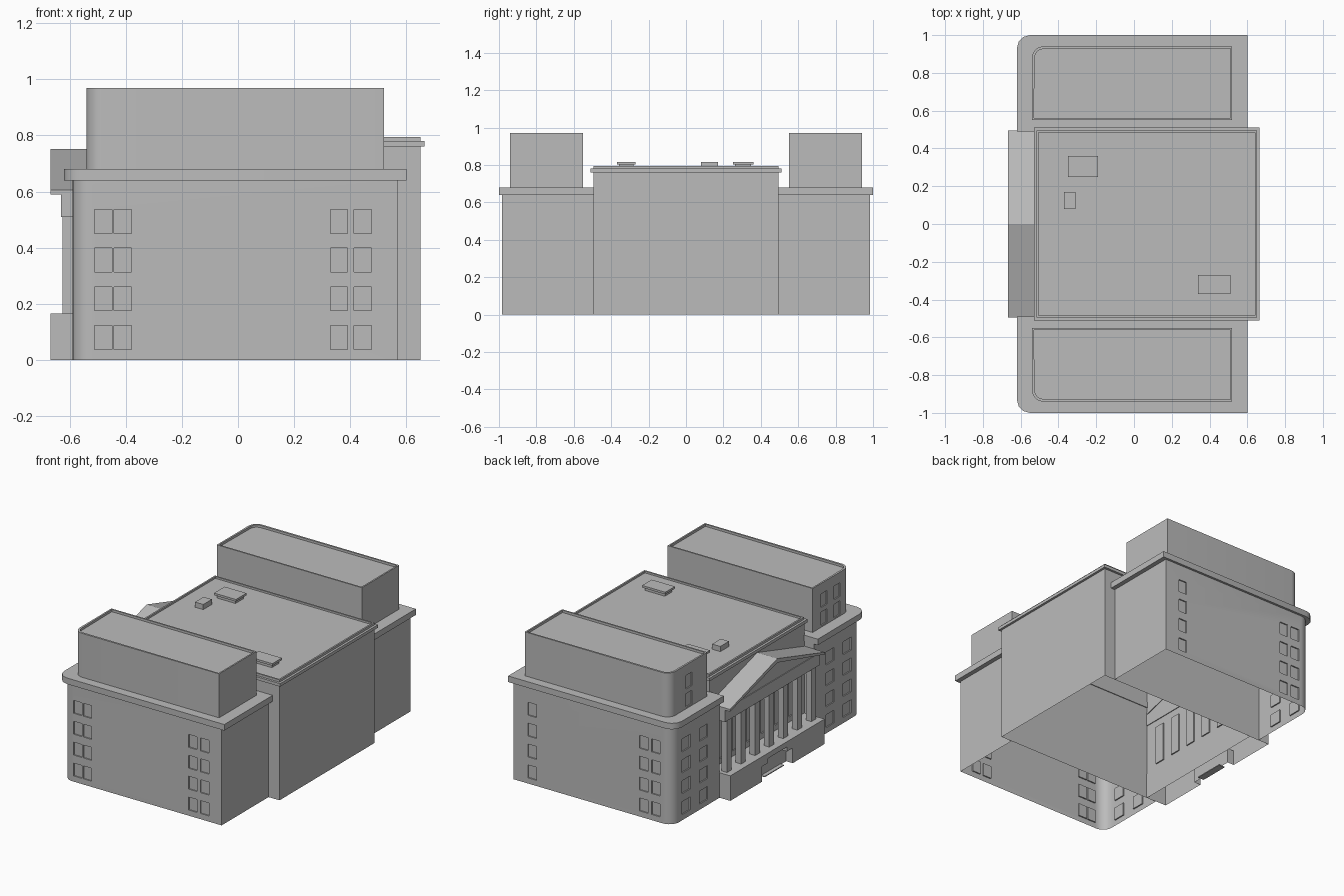
import bpy, bmesh, math
from mathutils import Vector

if "Cube" in bpy.data.objects:
    bpy.data.objects.remove(bpy.data.objects["Cube"], do_unlink=True)

stone = bpy.data.materials.new("grey_stone")
stone.use_nodes = True
stone.diffuse_color = (0.5, 0.5, 0.5, 1)
stone.node_tree.nodes["Principled BSDF"].inputs["Base Color"].default_value = (0.5, 0.5, 0.5, 1)


def finish(name, bm):
    bmesh.ops.recalc_face_normals(bm, faces=bm.faces)
    mesh = bpy.data.meshes.new(name)
    bm.to_mesh(mesh)
    bm.free()
    mesh.materials.append(stone)
    ob = bpy.data.objects.new(name, mesh)
    bpy.context.collection.objects.link(ob)
    return ob


def smooth(ob):
    bpy.ops.object.select_all(action='DESELECT')
    ob.select_set(True)
    bpy.context.view_layer.objects.active = ob
    bpy.ops.object.shade_smooth_by_angle(angle=math.radians(35))


def outline(x0, x1, y0, y1, radius=0, steps=6):
    """Rectangle whose corner at (x0, y1) may be rounded; y0 and y1 may be negative."""
    s = 1 if y1 > y0 else -1
    pts = [(x0, y0), (x1, y0), (x1, y1)]
    if not radius:
        return pts + [(x0, y1)]
    for i in range(steps + 1):
        a = math.pi / 2 * (1 + i / steps)
        pts.append((x0 + radius + radius * math.cos(a), y1 + s * radius * (math.sin(a) - 1)))
    return pts


def prism(name, pts, z0, z1, rim=0, depth=0):
    """Extruded outline, with an optional sunken roof inside a rim."""
    bm = bmesh.new()
    base = bm.faces.new([bm.verts.new((x, y, z0)) for x, y in pts])
    geom = bmesh.ops.extrude_face_region(bm, geom=[base])["geom"]
    bmesh.ops.translate(bm, vec=(0, 0, z1 - z0), verts=[g for g in geom if isinstance(g, bmesh.types.BMVert)])
    if rim:
        bmesh.ops.recalc_face_normals(bm, faces=bm.faces)
        top = max(bm.faces, key=lambda f: f.calc_center_median().z)
        bmesh.ops.inset_region(bm, faces=[top], thickness=rim)
        geom = bmesh.ops.extrude_face_region(bm, geom=[top])["geom"]
        bmesh.ops.delete(bm, geom=[top], context='FACES_ONLY')
        bmesh.ops.translate(bm, vec=(0, 0, -depth), verts=[g for g in geom if isinstance(g, bmesh.types.BMVert)])
    return finish(name, bm)


def box(name, x0, x1, y0, y1, z0, z1):
    return prism(name, outline(x0, x1, y0, y1), z0, z1)


def carve(ob, boxes):
    """Cut boxes given as (centre, size) out of an object."""
    bm = bmesh.new()
    for centre, size in boxes:
        made = bmesh.ops.create_cube(bm, size=1)["verts"]
        for v in made:
            v.co = Vector(a * b for a, b in zip(v.co, size)) + Vector(centre)
    cutter = finish("cutter", bm)
    cutter.hide_render = True
    mod = ob.modifiers.new("carve", 'BOOLEAN')
    mod.operation, mod.solver, mod.object = 'DIFFERENCE', 'EXACT', cutter
    bpy.context.view_layer.objects.active = ob
    bpy.ops.object.modifier_apply(modifier=mod.name)
    bpy.data.objects.remove(cutter, do_unlink=True)


def open_bottom(ob):
    bm = bmesh.new()
    bm.from_mesh(ob.data)
    low = [f for f in bm.faces if f.calc_center_median().z < 0.001 and abs(f.normal.z) > 0.9]
    bmesh.ops.delete(bm, geom=low, context='FACES')
    bm.to_mesh(ob.data)
    bm.free()


# Wings: body, cornice and set-back upper storey
rows = [0.08 + 0.138 * i for i in range(4)]
side_columns = {1: (-0.47, -0.38, 0.435), -1: (-0.48, -0.41, 0.36, 0.445)}
upper_columns = {1: (0.74,), -1: (0.67, 0.805)}
cut = 0.016
for s, side in ((1, "left"), (-1, "right")):
    body = prism(side + "_wing", outline(-0.59, 0.57, s * 0.495, s * 0.985, 0.07), 0, 0.64)
    cuts = [((x, s * 0.985, z), (0.062, cut, 0.085)) for x in side_columns[s] for z in rows]
    cuts += [((-0.59, s * y, z), (cut, 0.085, 0.085)) for y in (0.66, 0.84) for z in rows]
    carve(body, cuts)
    open_bottom(body)
    smooth(body)
    smooth(prism(side + "_wing_cornice", outline(-0.62, 0.6, s * 0.49, s, 0.07, 3), 0.64, 0.68))
    upper = prism(side + "_upper_storey", outline(-0.54, 0.52, s * 0.55, s * 0.94, 0.06),
                  0.68, 0.97, 0.014, 0.015)
    carve(upper, [((-0.54, s * y, z), (cut, 0.06, 0.09)) for y in upper_columns[s] for z in (0.735, 0.855)])
    smooth(upper)

# Central hall with tall windows behind the pillars
hall = box("central_hall", -0.52, 0.65, -0.495, 0.495, 0, 0.76)
pillars = [-0.44 + 0.88 * i / 6 for i in range(7)]
gaps = [(a + b) / 2 for a, b in zip(pillars, pillars[1:])]
carve(hall, [((-0.52, y, 0.33), (cut, 0.07, 0.26)) for y in gaps])
open_bottom(hall)
box("hall_cornice", -0.53, 0.665, -0.51, 0.51, 0.76, 0.78)
prism("hall_parapet", outline(-0.515, 0.65, -0.495, 0.495), 0.78, 0.795, 0.015, 0.012)

# Roof vents with overhanging caps
for i, (x0, x1, y0, y1) in enumerate([(-0.35, -0.19, 0.25, 0.36), (-0.37, -0.31, 0.08, 0.17),
                                      (0.34, 0.51, -0.37, -0.27)]):
    lip = 0 if i == 1 else 0.012
    box("roof_vent", x0 + lip, x1 - lip, y0 + lip, y1 - lip, 0.78, 0.803)
    box("roof_vent_cap", x0, x1, y0, y1, 0.803, 0.817)

# Portico base with a stepped doorway
base = box("portico_base", -0.668, -0.515, -0.492, 0.492, 0, 0.165)
carve(base, [((-0.66, 0, 0.04), (0.08, 0.32, 0.12))])
carve(base, [((-0.66, 0, 0.06), (0.08, 0.2, 0.14))])
open_bottom(base)
box("door_step", -0.645, -0.6, -0.1, 0.1, 0, 0.006)

# Pillars and beam
for y in pillars:
    box("pillar", -0.625, -0.585, y - 0.024, y + 0.024, 0.165, 0.51)
box("portico_beam", -0.63, -0.515, -0.492, 0.492, 0.51, 0.59)


# Gable roof: two thin slabs over a set-back triangular wall
def gable(name, profile, x0, x1):
    bm = bmesh.new()
    face = bm.faces.new([bm.verts.new((x0, y, z)) for y, z in profile])
    geom = bmesh.ops.extrude_face_region(bm, geom=[face])["geom"]
    bmesh.ops.translate(bm, vec=(x1 - x0, 0, 0), verts=[g for g in geom if isinstance(g, bmesh.types.BMVert)])
    return finish(name, bm)


gable("gable_roof", [(-0.495, 0.59), (0, 0.725), (0.495, 0.59), (0.495, 0.605), (0, 0.752), (-0.495, 0.605)],
      -0.668, -0.515)
gable("gable_wall", [(-0.48, 0.588), (0.48, 0.588), (0, 0.73)], -0.625, -0.515)
